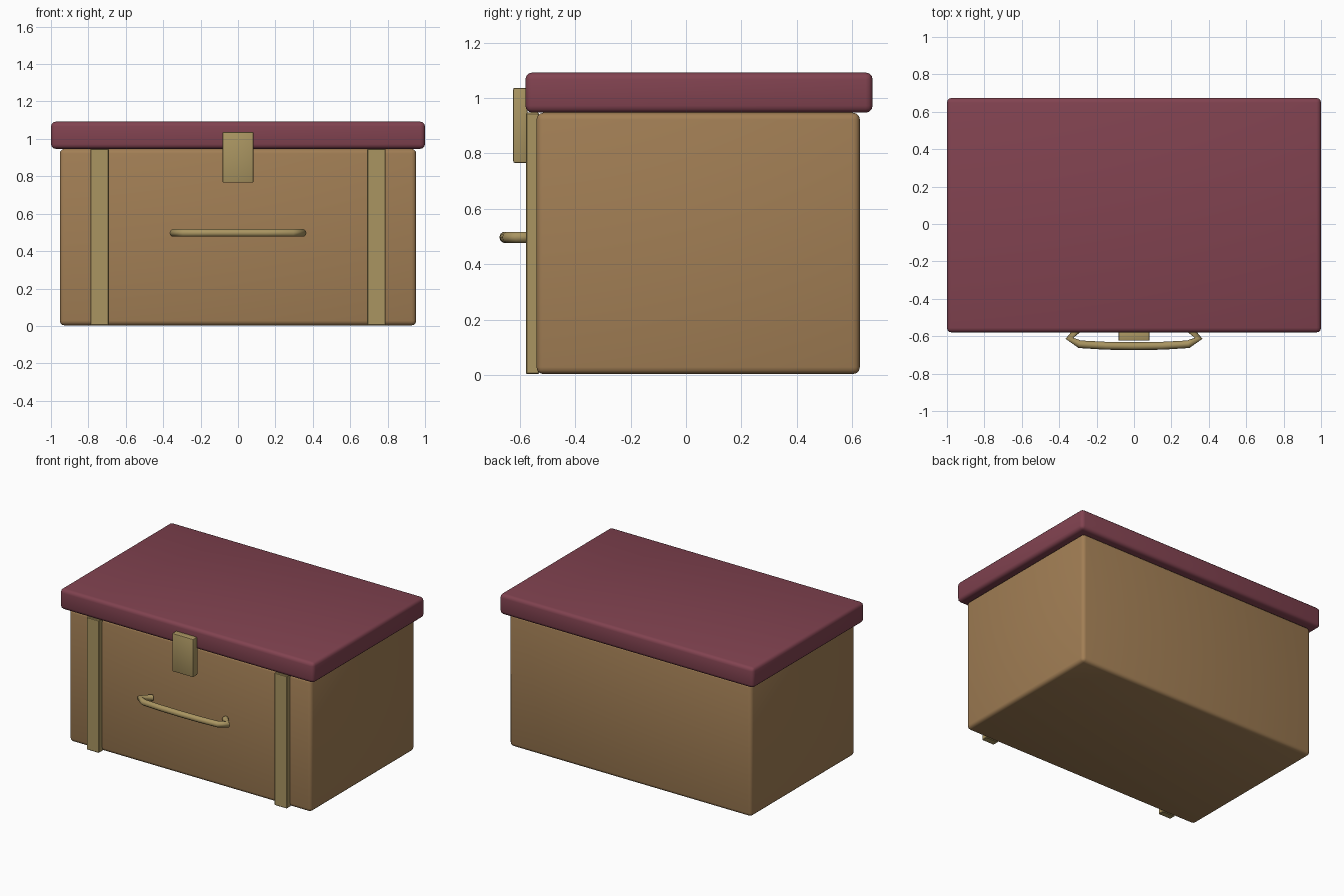
import bpy

if "Cube" in bpy.data.objects:
    bpy.data.objects.remove(bpy.data.objects["Cube"])

def material(name, rgb):
    m = bpy.data.materials.new(name)
    m.diffuse_color = (*rgb, 1)
    m.use_nodes = True
    m.node_tree.nodes["Principled BSDF"].inputs["Base Color"].default_value = m.diffuse_color
    return m

WOOD = material("wood", (0.36, 0.21, 0.09))
RED = material("lid_red", (0.22, 0.055, 0.08))
BRASS = material("brass", (0.40, 0.30, 0.12))

def box(name, lo, hi, mat, bevel, segments=3):
    bpy.ops.mesh.primitive_cube_add(size=1, location=[(a + b) / 2 for a, b in zip(lo, hi)])
    ob = bpy.context.object
    ob.name = name
    ob.scale = [b - a for a, b in zip(lo, hi)]
    bpy.ops.object.transform_apply(location=False, rotation=False, scale=True)
    ob.data.materials.append(mat)
    mod = ob.modifiers.new("Bevel", 'BEVEL')
    mod.width, mod.segments = bevel, segments
    bpy.ops.object.modifier_apply(modifier="Bevel")
    bpy.ops.object.shade_smooth_by_angle()
    return ob

# Chest body and overhanging lid
box("body", (-0.953, -0.54, 0.003), (0.953, 0.628, 0.947), WOOD, 0.025)
box("lid", (-1, -0.58, 0.947), (1, 0.674, 1.092), RED, 0.025)

# Front straps
for side, x in (("left", -0.74), ("right", 0.74)):
    box(f"strap_{side}", (x - 0.049, -0.578, 0.003), (x + 0.049, -0.53, 0.947), BRASS, 0.004, 1)

# Clasp over the lid edge
box("clasp", (-0.083, -0.624, 0.766), (0.083, -0.572, 1.037), BRASS, 0.006, 2)

# Bowed handle tube, half profile mirrored
half = [(0.285, -0.55), (0.345, -0.611), (0.29, -0.643), (0.15, -0.651)]
path = [(-x, y) for x, y in half] + [(0, -0.653)] + half[::-1]
curve = bpy.data.curves.new("handle", 'CURVE')
curve.dimensions = '3D'
curve.bevel_depth = 0.021
curve.bevel_resolution = 3
curve.use_fill_caps = True
spline = curve.splines.new('POLY')
spline.points.add(len(path) - 1)
for p, (x, y) in zip(spline.points, path):
    p.co = (x, y, 0.497, 1)
curve.materials.append(BRASS)
handle = bpy.data.objects.new("handle", curve)
bpy.context.collection.objects.link(handle)
